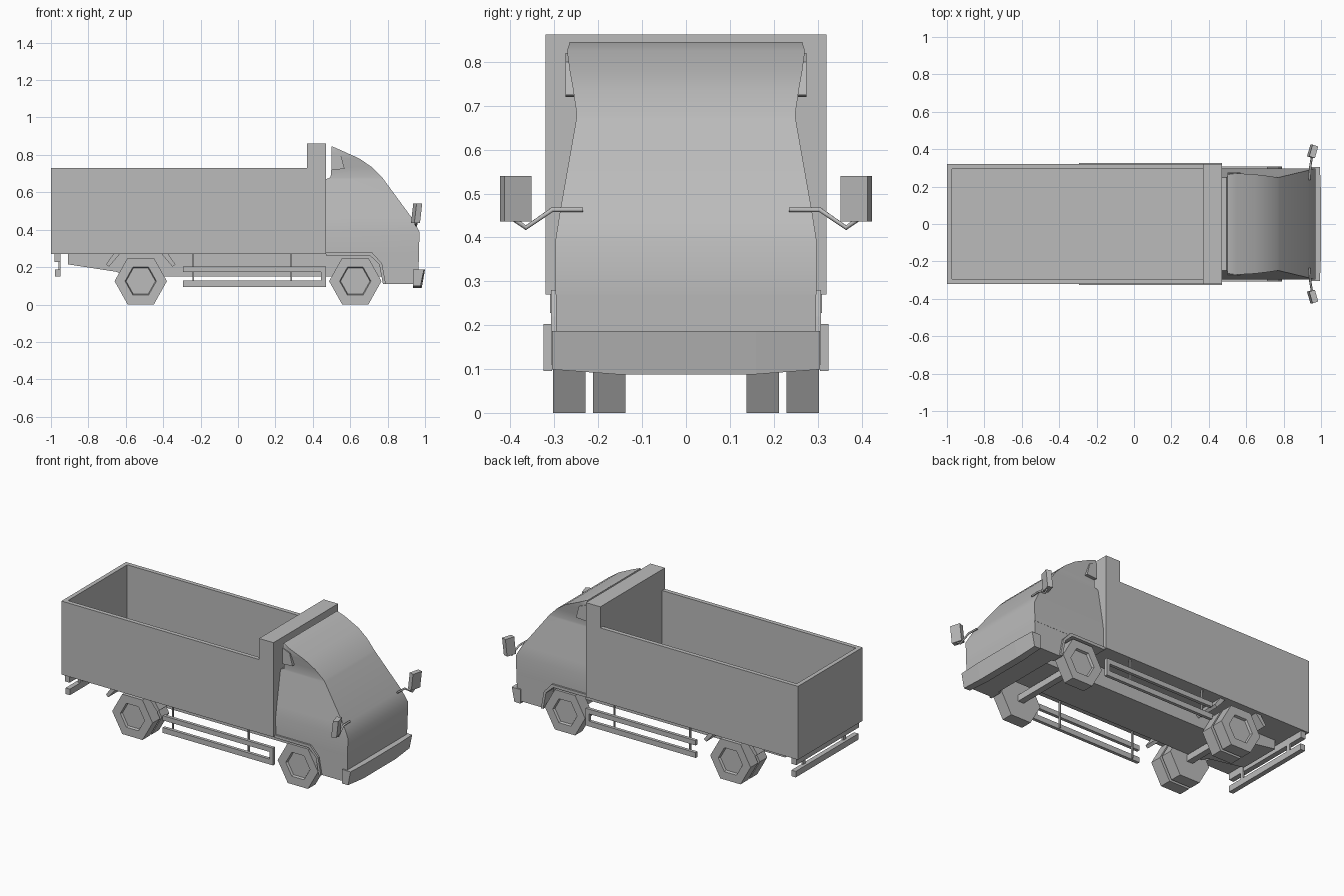
import bpy, bmesh, math
from mathutils import Vector

if "Cube" in bpy.data.objects:
    bpy.data.objects.remove(bpy.data.objects["Cube"], do_unlink=True)

grey = bpy.data.materials.new("plain_grey")
grey.use_nodes = True
grey.diffuse_color = (0.5, 0.5, 0.5, 1)
grey.node_tree.nodes["Principled BSDF"].inputs["Base Color"].default_value = (0.5, 0.5, 0.5, 1)


def finish(name, bm, smooth=False):
    bmesh.ops.recalc_face_normals(bm, faces=bm.faces[:])
    mesh = bpy.data.meshes.new(name)
    bm.to_mesh(mesh)
    bm.free()
    mesh.materials.append(grey)
    ob = bpy.data.objects.new(name, mesh)
    bpy.context.collection.objects.link(ob)
    if smooth:
        bpy.ops.object.select_all(action='DESELECT')
        ob.select_set(True)
        bpy.context.view_layer.objects.active = ob
        bpy.ops.object.shade_smooth_by_angle(angle=math.radians(35))
    return ob


def prism(name, profile, y0, y1):
    """Extrude an x-z outline from y0 to y1."""
    bm = bmesh.new()
    face = bm.faces.new([bm.verts.new((x, y0, z)) for x, z in profile])
    out = bmesh.ops.extrude_face_region(bm, geom=[face])
    new = [v for v in out["geom"] if isinstance(v, bmesh.types.BMVert)]
    bmesh.ops.translate(bm, verts=new, vec=(0, y1 - y0, 0))
    return finish(name, bm)


def box(name, x0, x1, y0, y1, z0, z1):
    return prism(name, [(x0, z0), (x1, z0), (x1, z1), (x0, z1)], y0, y1)


def pair(name, maker):
    """Call maker for the left (+y) and right (-y) flank of the vehicle."""
    for side, s in (("near", -1), ("far", 1)):
        maker(name + "_" + side, s)


# Cargo bed: box with a sunken top, plus the tall headboard
bm = bmesh.new()
bmesh.ops.create_cube(bm, size=1)
for v in bm.verts:
    v.co = ((-1, 0.408)[v.co.x > 0], (-0.32, 0.32)[v.co.y > 0], (0.27, 0.73)[v.co.z > 0])
top = max(bm.faces, key=lambda f: f.calc_center_median().z)
bmesh.ops.inset_region(bm, faces=[top], thickness=0.038)
sunk = bmesh.ops.extrude_face_region(bm, geom=[top])
bmesh.ops.delete(bm, geom=[top], context='FACES')
bmesh.ops.translate(bm, vec=(0, 0, -0.42),
                    verts=[v for v in sunk["geom"] if isinstance(v, bmesh.types.BMVert)])
finish("cargo_bed", bm)
box("headboard", 0.37, 0.47, -0.32, 0.32, 0.27, 0.862)

# Cab: stacked rows of height, rear x, front x, half width
rows = [(0.845, 0.5, 0.505, 0.265), (0.825, 0.5, 0.55, 0.271), (0.78, 0.5, 0.65, 0.265),
        (0.735, 0.5, 0.715, 0.257), (0.68, 0.495, 0.77, 0.249), (0.67, 0.47, 0.778, 0.25),
        (0.46, 0.47, 0.932, 0.287), (0.39, 0.47, 0.97, 0.298), (0.27, 0.47, 0.968, 0.297)]
bm = bmesh.new()
rings = [[bm.verts.new(p) for p in ((a, -w, z), (b, -w, z), (b, w, z), (a, w, z))]
         for z, a, b, w in rows]
for r, q in zip(rings, rings[1:]):
    for i in range(4):
        j = (i + 1) % 4
        bm.faces.new((r[i], r[j], q[j], q[i]))
bm.faces.new(rings[0])
bm.faces.new(rings[-1])
finish("cab", bm, True)
prism("cab_nose", [(0.71, 0.27), (0.968, 0.27), (0.962, 0.11), (0.79, 0.11), (0.765, 0.22)],
      -0.296, 0.296)


# Window ledge plates and wheel arch lips
def ledge(name, s):
    prism(name, [(0.5, 0.72), (0.57, 0.725), (0.55, 0.8), (0.5, 0.82)], s * 0.255, s * 0.275)


def arch(name, s):
    prism(name, [(0.47, 0.28), (0.715, 0.28), (0.77, 0.22), (0.79, 0.11),
                 (0.775, 0.11), (0.755, 0.215), (0.705, 0.262), (0.47, 0.262)],
          s * 0.23, s * 0.308)


pair("window_ledge", ledge)
pair("wheel_arch", arch)

# Chassis
prism("chassis", [(-0.91, 0.275), (-0.91, 0.215), (-0.65, 0.175), (-0.6, 0.15),
                  (0.79, 0.15), (0.79, 0.275)], -0.135, 0.135)

# Front bumper: wrapped around the nose, lower in the middle
bm = bmesh.new()
rings = []
for y in (-0.305, -0.16, 0.16, 0.305):
    mid = abs(y) < 0.2
    low, back = (0.088, 0.0) if mid else (0.099, 0.006)
    rings.append([bm.verts.new(p) for p in (
        (0.935, y, 0.187), (1.0 - back, y, 0.187), (0.982 - back, y, low), (0.935, y, low))])
for r, q in zip(rings, rings[1:]):
    for i in range(4):
        j = (i + 1) % 4
        bm.faces.new((r[i], r[j], q[j], q[i]))
bm.faces.new(rings[0])
bm.faces.new(rings[-1])
finish("front_bumper", bm)


# Wheels: hexagonal, with a recessed hub on the outer face
def wheel(name, x, y, s):
    bm = bmesh.new()
    hexagon = [(math.cos(i * math.pi / 3), math.sin(i * math.pi / 3)) for i in range(6)]
    loops = [[bm.verts.new((x + 0.14 * r * c, s * (y + dy), 0.125 + 0.1443 * r * k))
              for c, k in hexagon]
             for r, dy in ((1, 0), (1, 0.074), (0.6, 0.074), (0.56, 0.06))]
    for a, b in zip(loops, loops[1:]):
        for i in range(6):
            j = (i + 1) % 6
            bm.faces.new((a[i], a[j], b[j], b[i]))
    bm.faces.new(loops[0])
    bm.faces.new(loops[-1])
    finish(name, bm)


pair("front_wheel", lambda n, s: wheel(n, 0.627, 0.229, s))
pair("rear_outer_wheel", lambda n, s: wheel(n, -0.52, 0.229, s))
pair("rear_inner_wheel", lambda n, s: wheel(n, -0.52, 0.138, s))
for name, x in (("front_axle", 0.627), ("rear_axle", -0.52)):
    box(name, x - 0.02, x + 0.02, -0.24, 0.24, 0.105, 0.145)


# Slanted mudguard flaps around the rear wheels
def flaps(name, s):
    for end, d in (("rear", -1), ("front", 1)):
        prism(name + "_" + end, [(-0.52 + d * a, z) for a, z in
              ((0.11, 0.272), (0.145, 0.272), (0.185, 0.215), (0.17, 0.202))],
              s * 0.14, s * 0.3)


# Side guard rails
def guard(name, s):
    a, b = s * 0.305, s * 0.325
    box(name + "_lower", -0.295, 0.47, a, b, 0.095, 0.128)
    box(name + "_upper", -0.295, 0.47, a, b, 0.173, 0.203)
    box(name + "_end", 0.445, 0.47, a, b, 0.128, 0.173)
    for i, x in enumerate((-0.24, 0.285)):
        box(name + "_post_%d" % i, x - 0.004, x + 0.004, s * 0.295, s * 0.307, 0.1, 0.272)


pair("mudguard", flaps)
pair("side_guard", guard)

# Rear underrun guard
box("rear_guard_bar", -0.978, -0.948, -0.31, 0.31, 0.15, 0.188)
box("rear_guard_top", -0.982, -0.95, -0.31, 0.31, 0.228, 0.272)
for i, y in enumerate((-0.2, 0.2)):
    box("rear_guard_post_%d" % i, -0.96, -0.948, y - 0.012, y + 0.012, 0.16, 0.272)


# Door mirrors: bent arm and angled housing
def mirror(name, s):
    curve = bpy.data.curves.new(name + "_arm", 'CURVE')
    curve.dimensions = '3D'
    curve.bevel_depth = 0.006
    curve.bevel_resolution = 1
    path = [(0.94, 0.235, 0.463), (0.942, 0.305, 0.463), (0.952, 0.365, 0.422),
            (0.955, 0.39, 0.44)]
    line = curve.splines.new('POLY')
    line.points.add(len(path) - 1)
    for p, (x, y, z) in zip(line.points, path):
        p.co = (x, s * y, z, 1)
    curve.use_fill_caps = True
    curve.materials.append(grey)
    bpy.context.collection.objects.link(bpy.data.objects.new(name + "_arm", curve))
    bm = bmesh.new()
    bmesh.ops.create_cube(bm, size=1)
    for v in bm.verts:
        lean = 0.012 * v.co.z
        v.co = Vector((0.955 + v.co.x * 0.03 + lean + v.co.y * 0.018,
                       s * (0.388 + v.co.y * 0.062 - v.co.x * 0.01), 0.488 + v.co.z * 0.104))
    finish(name + "_housing", bm)


pair("mirror", mirror)
